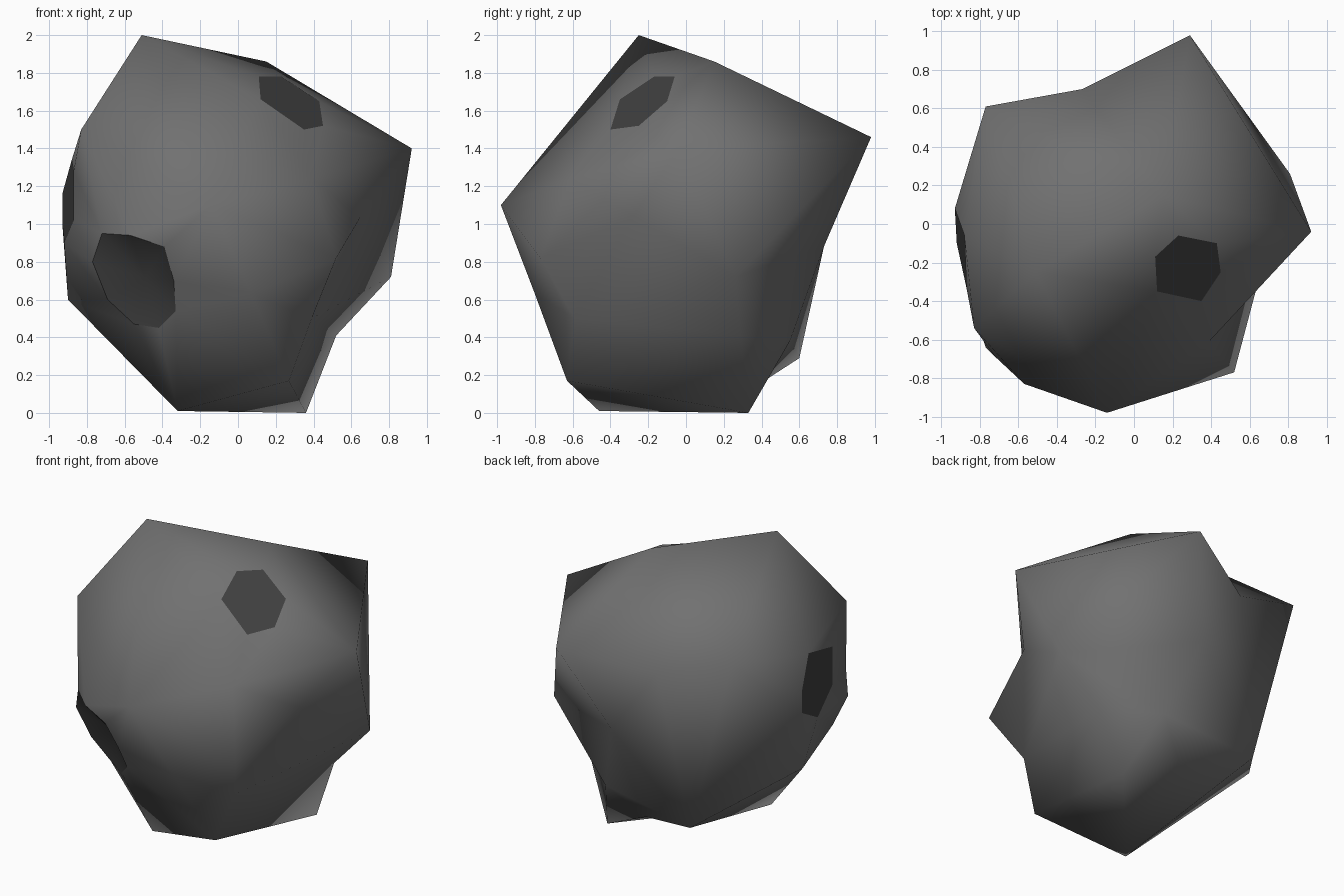
import bpy, bmesh
from mathutils import Vector

if "Cube" in bpy.data.objects:
    bpy.data.objects.remove(bpy.data.objects["Cube"])

# Main corners of the boulder
corners = [(-.51,-.25,2), (.15,.15,1.86), (.92,-.04,1.4), (.29,.98,1.46), (-.14,-.98,1.1),
           (.27,-.63,.17), (-.32,-.46,.01), (.36,.33,0), (.81,.26,.72), (-.83,-.54,1.5),
           (-.77,.61,1.49), (.52,-.77,.82), (-.45,.6,.29), (-.9,.03,.6)]
# Shallow dents and ridge points between the corners
dents = [(.65,-.28,1.04), (.39,-.61,1.24), (.52,.29,.41), (-.27,.7,1.33), (.05,.73,.88), (0,.43,.18),
         (.07,-.8,.63), (.39,-.59,.5), (.22,.55,.38)]
# Outlines of the chipped facets and of the pit
top_chip = [(.11,-.17,1.78), (.23,-.06,1.78), (.43,-.1,1.65), (.45,-.25,1.52), (.35,-.4,1.5), (.12,-.35,1.66)]
side_chip = [(-.88,-.06,1.34), (-.87,-.33,1.28), (-.87,-.33,1.02), (-.92,-.1,.9), (-.93,.08,1), (-.93,.08,1.16)]
pit_rim = [(-.72,-.69,.95), (-.57,-.83,.94), (-.39,-.87,.88), (-.34,-.8,.7), (-.33,-.72,.54),
           (-.42,-.65,.45), (-.55,-.58,.47), (-.69,-.59,.6), (-.77,-.64,.8)]

centre = Vector((0, 0, 1))
bm = bmesh.new()
home = {}


def add(points):
    """Place points near a sphere so that a hull links them; remember their real places."""
    out = []
    for p in points:
        d = Vector(p) - centre
        v = bm.verts.new(d.normalized() * d.length ** 0.2)
        home[v] = Vector(p)
        out.append(v)
    return out


add(corners + dents)
patches = [add(p) for p in (top_chip, side_chip, pit_rim)]
bmesh.ops.convex_hull(bm, input=bm.verts[:])
for v in bm.verts:
    v.co = home[v]
bmesh.ops.recalc_face_normals(bm, faces=bm.faces[:])
for f in bm.faces:
    f.smooth = True


def cap(ring):
    """Merge the faces inside an outline to one sharp-edged dark face."""
    inner = [f for f in bm.faces if all(v in ring for v in f.verts)]
    faces = bmesh.ops.dissolve_faces(bm, faces=inner)["region"]
    for f in faces:
        f.smooth = False
        f.material_index = 1
        for e in f.edges:
            e.smooth = False
    return faces


# Flat chips
for ring in patches[:2]:
    cap(ring)

# Shallow pit with a smooth bowl
for f in cap(patches[2]):
    floor = f.calc_center_median() + Vector((.04, .06, .01))
    bowl = bmesh.ops.poke(bm, faces=[f])
    bowl["verts"][0].co = floor
    for g in bowl["faces"]:
        g.smooth = True
        g.material_index = 1

mesh = bpy.data.meshes.new("boulder")
bm.to_mesh(mesh)
bm.free()
for name, c in (("stone", .165), ("dark_stone", .05)):
    m = bpy.data.materials.new(name)
    m.diffuse_color = (c, c, c, 1)
    m.use_nodes = True
    m.node_tree.nodes["Principled BSDF"].inputs["Base Color"].default_value = m.diffuse_color
    mesh.materials.append(m)
boulder = bpy.data.objects.new("boulder", mesh)
bpy.context.collection.objects.link(boulder)
